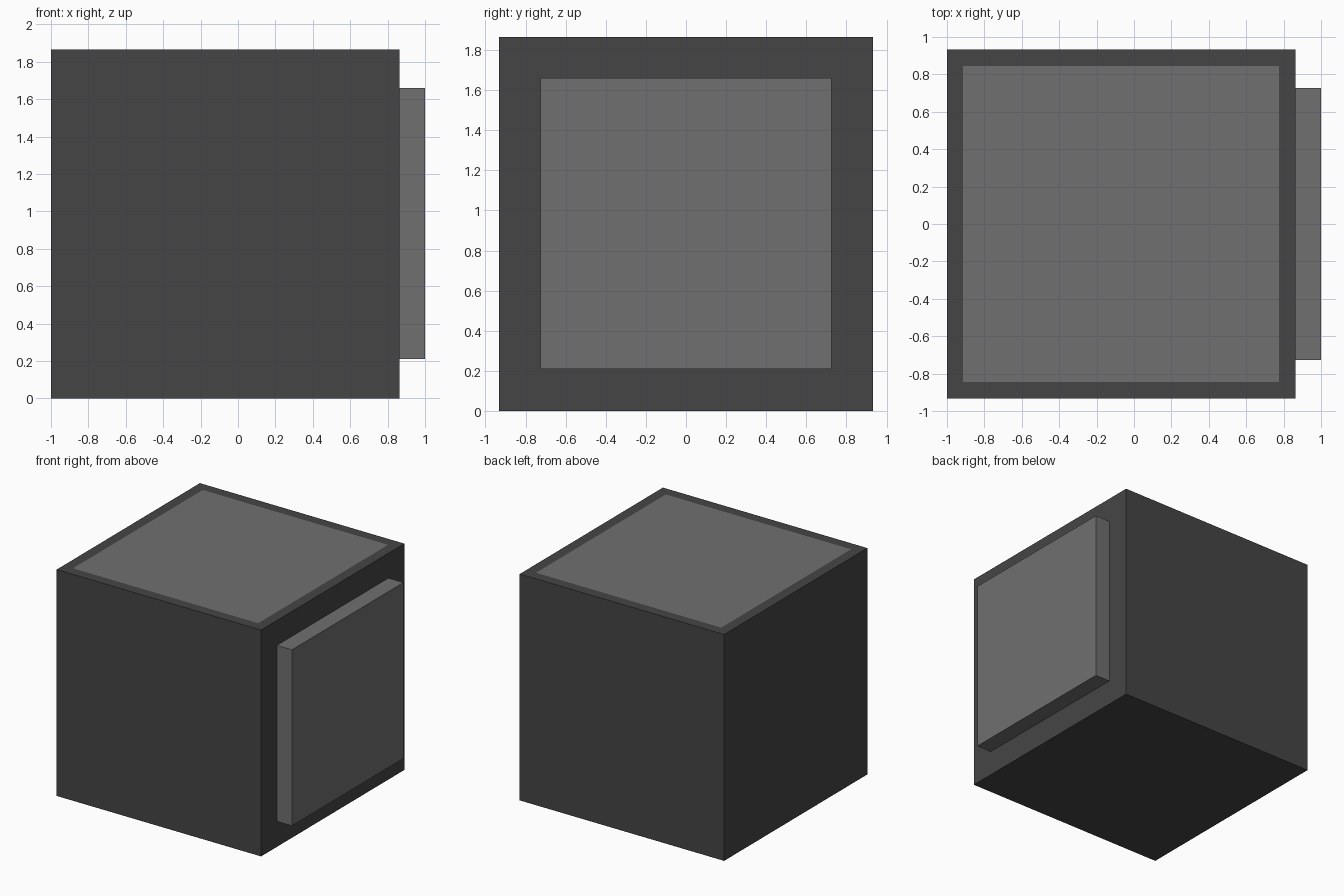
import bpy, bmesh
from mathutils import Vector

if "Cube" in bpy.data.objects:
    bpy.data.objects.remove(bpy.data.objects["Cube"])


def material(name, v):
    m = bpy.data.materials.new(name)
    m.diffuse_color = (v, v, v, 1)
    m.use_nodes = True
    m.node_tree.nodes["Principled BSDF"].inputs["Base Color"].default_value = m.diffuse_color
    return m


dark = material("dark_grey", 0.06)
light = material("light_grey", 0.16)


def box(name, lo, hi, mats, top_inset=0):
    lo, hi = Vector(lo), Vector(hi)
    bm = bmesh.new()
    bmesh.ops.create_cube(bm, size=1)
    for v in bm.verts:
        v.co = (lo + hi) / 2 + v.co * (hi - lo)
    if top_inset:
        # flush lighter square within the top face
        bm.normal_update()
        top = max(bm.faces, key=lambda f: f.normal.z)
        bmesh.ops.inset_region(bm, faces=[top], thickness=top_inset)
        top.material_index = 1
    mesh = bpy.data.meshes.new(name)
    bm.to_mesh(mesh)
    bm.free()
    for m in mats:
        mesh.materials.append(m)
    obj = bpy.data.objects.new(name, mesh)
    bpy.context.collection.objects.link(obj)
    return obj


# Main cube with its inlaid top
box("body", (-1, -0.932, 0), (0.863, 0.932, 1.865), [dark, light], 0.123)

# Raised square panel on the right side
box("side_panel", (0.863, -0.726, 0.21), (1, 0.726, 1.66), [light])
